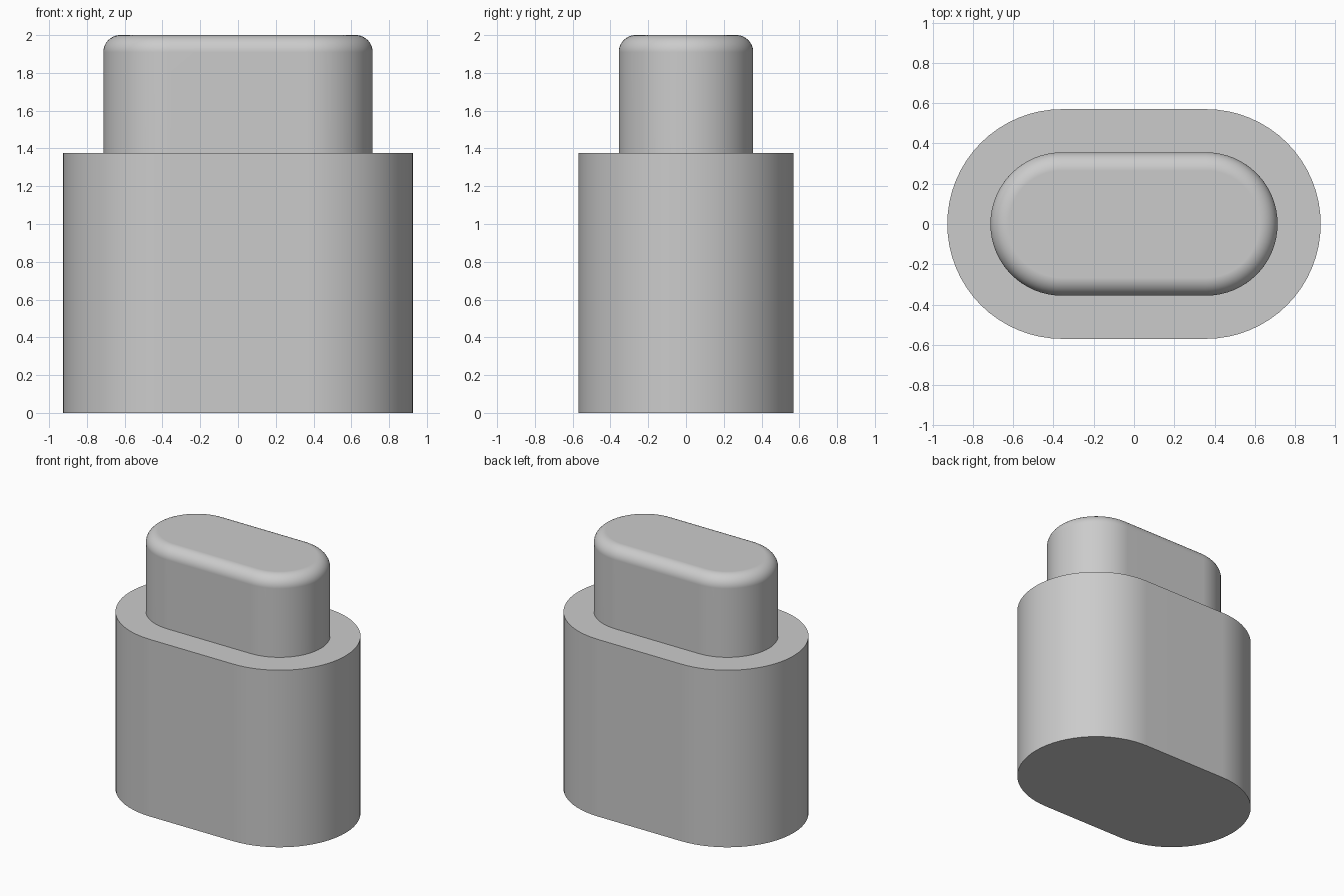
import bpy
import bmesh
from math import sin, cos, pi, radians

cube = bpy.data.objects.get("Cube")
if cube:
    bpy.data.objects.remove(cube, do_unlink=True)

HALF_STRAIGHT = 0.357   # half length of the straight sides
BASE_R, PLUG_R = 0.57, 0.356
STEP_Z, TOP_Z = 1.375, 2.0
FILLET = 0.09
ARC_STEPS, FILLET_STEPS = 32, 12

grey = bpy.data.materials.new("light_grey")
grey.use_nodes = True
colour = (0.6, 0.6, 0.6, 1)
grey.diffuse_color = colour
grey.node_tree.nodes["Principled BSDF"].inputs["Base Color"].default_value = colour


def stadium(bm, r, z):
    """Ring of vertices: two half circles joined by straight sides."""
    ring = []
    for side in (1, -1):
        for i in range(ARC_STEPS + 1):
            a = -pi / 2 + pi * i / ARC_STEPS
            ring.append(bm.verts.new((side * (HALF_STRAIGHT + r * cos(a)), side * r * sin(a), z)))
    return ring


# Outline levels: wide base, flat shoulder, narrow plug, rounded top rim
levels = [(BASE_R, 0), (BASE_R, STEP_Z), (PLUG_R, STEP_Z)]
for i in range(FILLET_STEPS + 1):
    a = pi / 2 * i / FILLET_STEPS
    levels.append((PLUG_R - FILLET + FILLET * cos(a), TOP_Z - FILLET + FILLET * sin(a)))

# Loft the levels and close both ends
bm = bmesh.new()
rings = [stadium(bm, r, z) for r, z in levels]
for low, high in zip(rings, rings[1:]):
    for i in range(len(low)):
        j = (i + 1) % len(low)
        bm.faces.new((low[i], low[j], high[j], high[i]))
bm.faces.new(rings[0][::-1])
bm.faces.new(rings[-1])
bmesh.ops.recalc_face_normals(bm, faces=bm.faces)

mesh = bpy.data.meshes.new("stepped_oblong_block")
bm.to_mesh(mesh)
bm.free()
mesh.materials.append(grey)
block = bpy.data.objects.new("stepped_oblong_block", mesh)
bpy.context.collection.objects.link(block)

# Smooth walls and rim, crisp shoulder and bottom edges
bpy.ops.object.select_all(action="DESELECT")
block.select_set(True)
bpy.context.view_layer.objects.active = block
bpy.ops.object.shade_smooth_by_angle(angle=radians(30))
weighted = block.modifiers.new("weighted_normals", "WEIGHTED_NORMAL")
weighted.keep_sharp = True
